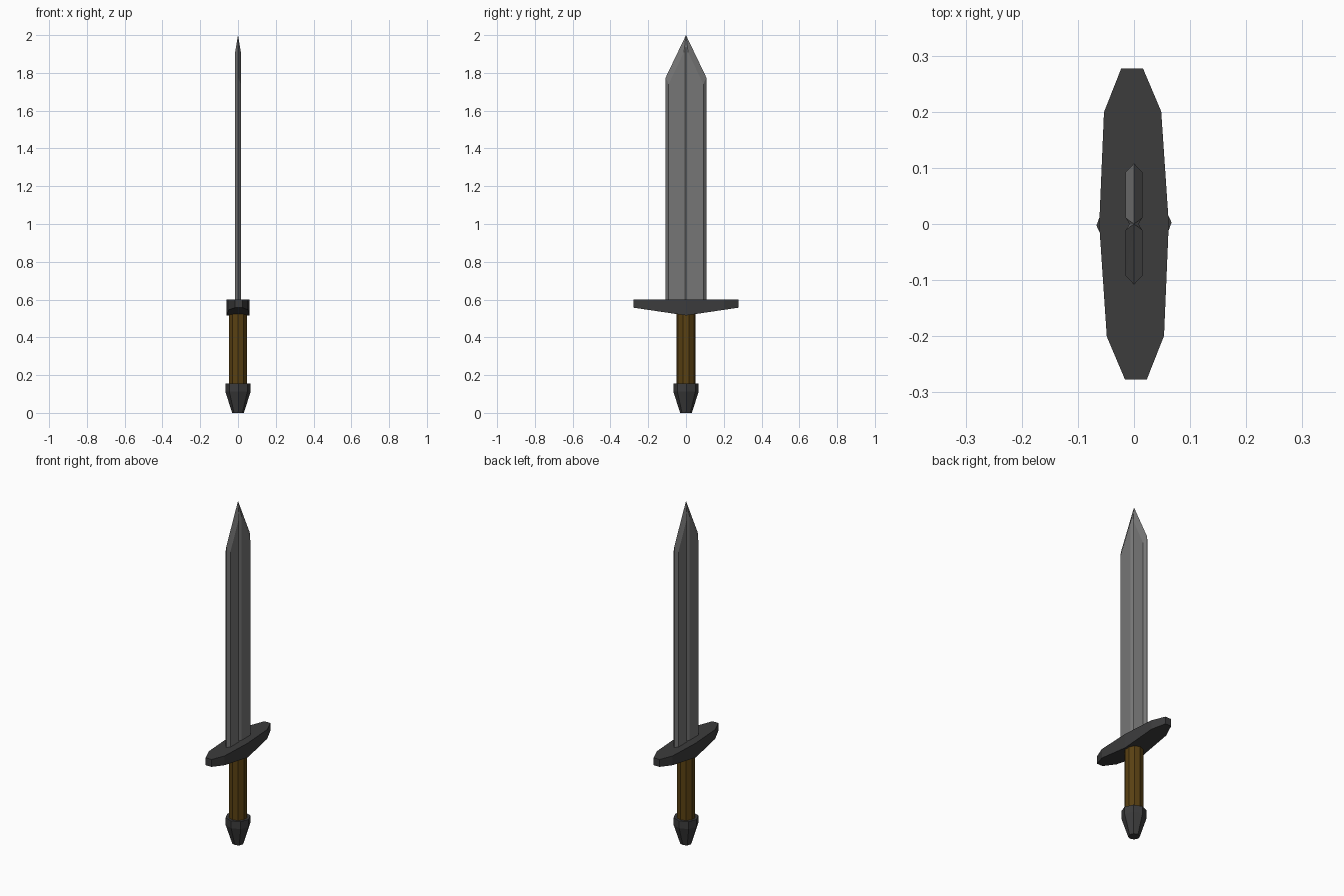
import bpy, bmesh, math

if "Cube" in bpy.data.objects:
    bpy.data.objects.remove(bpy.data.objects["Cube"])


def material(name, rgb):
    m = bpy.data.materials.new(name)
    m.diffuse_color = (*rgb, 1)
    m.use_nodes = True
    m.node_tree.nodes["Principled BSDF"].inputs["Base Color"].default_value = m.diffuse_color
    return m


STEEL = material("steel grey", (0.18, 0.18, 0.18))
IRON = material("dark iron", (0.045, 0.045, 0.046))
WOOD = material("brown grip", (0.10, 0.052, 0.006))


def finish(bm, name, mat):
    bmesh.ops.remove_doubles(bm, verts=bm.verts, dist=1e-5)
    bmesh.ops.recalc_face_normals(bm, faces=bm.faces)
    mesh = bpy.data.meshes.new(name)
    bm.to_mesh(mesh)
    bm.free()
    mesh.materials.append(mat)
    ob = bpy.data.objects.new(name, mesh)
    bpy.context.collection.objects.link(ob)
    return ob


def quarter_part(name, faces, mat):
    """Repeat the faces of one quarter across the x and y planes."""
    bm = bmesh.new()
    for sx in (1, -1):
        for sy in (1, -1):
            for f in faces:
                bm.faces.new([bm.verts.new((x * sx, y * sy, z)) for x, y, z in f])
    return finish(bm, name, mat)


def turned_part(name, profile, sides, mat, phase=0.0):
    """Faceted column from (radius, height) rings, capped at both ends."""
    bm = bmesh.new()
    rings = []
    for r, z in profile:
        angles = [phase + 2 * math.pi * i / sides for i in range(sides)]
        rings.append([bm.verts.new((r * math.cos(a), r * math.sin(a), z)) for a in angles])
    for lo, hi in zip(rings, rings[1:]):
        for i in range(sides):
            j = (i + 1) % sides
            bm.faces.new((lo[i], lo[j], hi[j], hi[i]))
    bm.faces.new(rings[0])
    bm.faces.new(rings[-1])
    return finish(bm, name, mat)


# Blade: flat cheeks, bevelled edges, narrow centre groove, pointed tip
T, BASE = 0.015, 0.585
edge0, edge1 = (0, 0.108, BASE), (0, 0.108, 1.775)
bev0, bev1 = (T, 0.092, BASE), (T, 0.092, 1.74)
lip0, lip1 = (T, 0.011, BASE), (T, 0.011, 1.91)
gro0, gro1 = (0.008, 0, BASE), (0.008, 0, 1.94)
tip, core = (0, 0, 2.0), (0, 0, BASE)
quarter_part("blade", [
    (edge0, bev0, bev1, edge1),
    (bev0, lip0, lip1, bev1),
    (lip0, gro0, gro1, lip1),
    (edge1, bev1, tip),
    (bev1, lip1, tip),
    (lip1, gro1, tip),
    (core, gro0, lip0, bev0, edge0),
], STEEL)

# Crossguard: flat top, underside rising towards the tapered ends
TOP = 0.6


def under(x, y):
    return (x, y, 0.516 + 0.148 * y)


outline = [(0.062, 0), (0.051, 0.2), (0.0195, 0.277)]
guard_faces = [[(0, 0, TOP)] + [(x, y, TOP) for x, y in outline] + [(0, 0.277, TOP)]]
for (xa, ya), (xb, yb) in zip(outline, outline[1:]):
    guard_faces.append([under(xa, ya), under(xb, yb), (xb, yb, TOP), (xa, ya, TOP)])
    guard_faces.append([under(0, ya), under(xa, ya), under(xb, yb), under(0, yb)])
xe, ye = outline[-1]
guard_faces.append([under(0, ye), under(xe, ye), (xe, ye, TOP), (0, ye, TOP)])
guard = quarter_part("crossguard", guard_faces, IRON)
guard.rotation_euler.z = 0.0125

# Grip and pommel
turned_part("grip", [(0.051, 0.15), (0.051, 0.53)], 10, WOOD, math.pi / 10)
turned_part("pommel", [(0.031, 0.0), (0.067, 0.112), (0.067, 0.155)], 8, IRON, 0.04)
